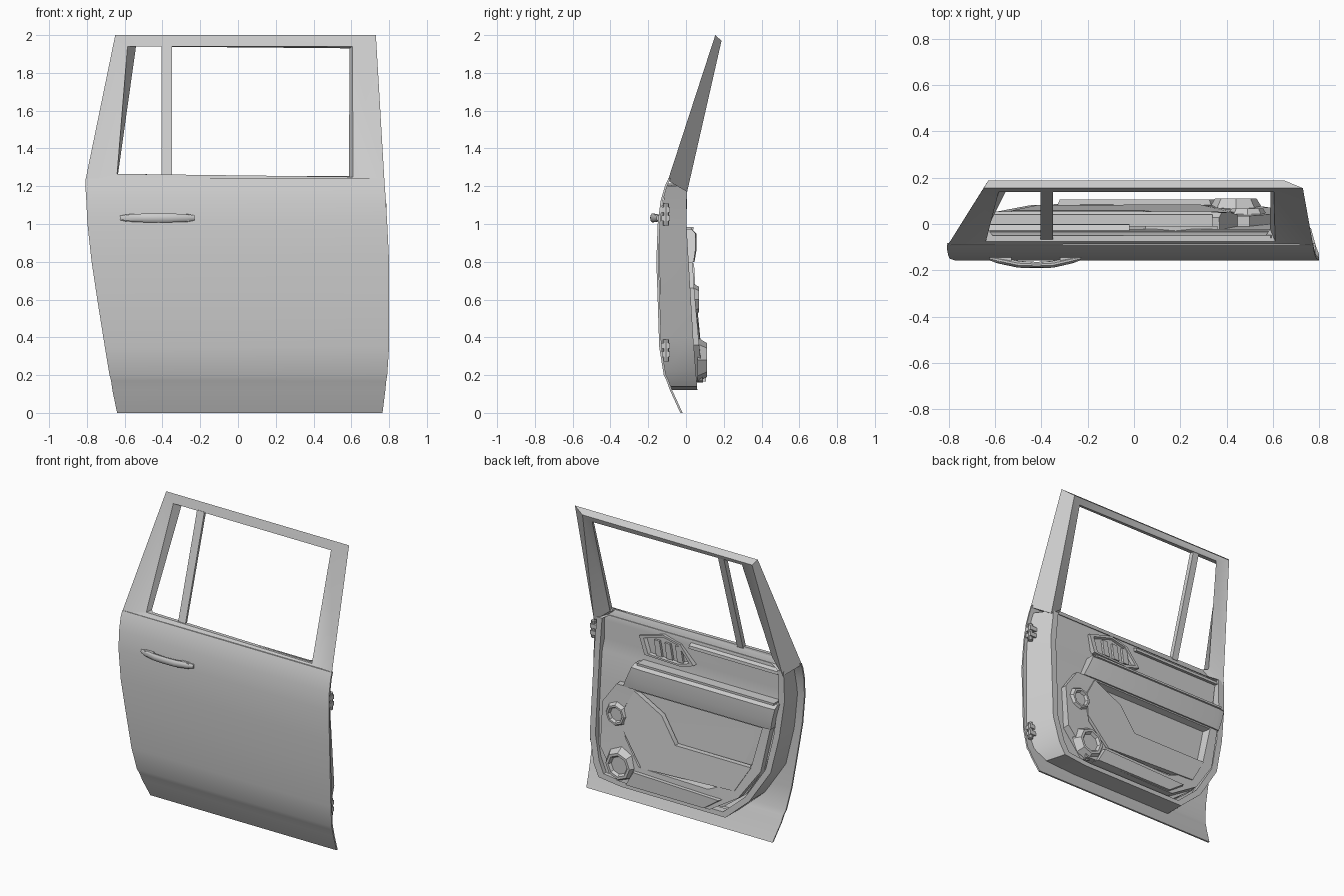
import bpy, bmesh, math
from math import cos, sin, pi

if "Cube" in bpy.data.objects:
    bpy.data.objects.remove(bpy.data.objects["Cube"])


def loft(name, loops, cap=True, wrap=False, angle=30):
    """Skin a list of equal-length closed loops into one mesh."""
    n = len(loops[0])
    bm = bmesh.new()
    vs = [[bm.verts.new(p) for p in lp] for lp in loops]
    pairs = list(zip(vs, vs[1:])) + ([(vs[-1], vs[0])] if wrap else [])
    for a, b in pairs:
        for i in range(n):
            j = (i + 1) % n
            bm.faces.new((a[i], a[j], b[j], b[i]))
    if cap and not wrap:
        bm.faces.new(vs[0])
        bm.faces.new(vs[-1])
    bmesh.ops.recalc_face_normals(bm, faces=bm.faces)
    me = bpy.data.meshes.new(name)
    bm.to_mesh(me)
    bm.free()
    ob = bpy.data.objects.new(name, me)
    bpy.context.collection.objects.link(ob)
    bpy.ops.object.select_all(action='DESELECT')
    ob.select_set(True)
    bpy.context.view_layer.objects.active = ob
    bpy.ops.object.shade_smooth_by_angle(angle=math.radians(angle))
    return ob


def slab(name, rows, thick=None, back=None):
    """Rows of (z, x_left, x_right, y) lofted upward into a panel."""
    loops = []
    for z, xl, xr, y in rows:
        b = back if back is not None else y + thick
        loops.append([(xl, y, z), (xr, y, z), (xr, b, z), (xl, b, z)])
    return loft(name, loops)


def shrink(pts, k):
    cx = sum(p[0] for p in pts) / len(pts)
    cz = sum(p[1] for p in pts) / len(pts)
    return [(cx + (x - cx) * k, cz + (z - cz) * k) for x, z in pts]


def at(pts, yf):
    return [(x, yf(z) if callable(yf) else yf, z) for x, z in pts]


def interp(table):
    """Piecewise-linear y(z) from ascending (z, y) pairs."""
    def f(z):
        if z <= table[0][0]:
            return table[0][1]
        for (a, ya), (b, yb) in zip(table, table[1:]):
            if z <= b:
                return ya + (yb - ya) * (z - a) / (b - a)
        return table[-1][1]
    return f


def box(name, x, y, z):
    return loft(name, [[(x[0], y[0], h), (x[1], y[0], h), (x[1], y[1], h), (x[0], y[1], h)] for h in z])


def oval(x, y, ry, rz):
    return [(x, y + ry * cos(k * pi / 5), 1.032 + rz * sin(k * pi / 5)) for k in range(10)]


# Outer skin
skin = [(0, -.64, .765, -.03), (.12, -.665, .78, -.085), (.17, -.672, .785, -.103),
        (.20, -.68, .79, -.118), (.35, -.705, .80, -.142), (.6, -.745, .80, -.15),
        (.8, -.775, .80, -.157), (1.0, -.797, .79, -.15), (1.12, -.803, .783, -.135),
        (1.2, -.808, .777, -.112), (1.24, -.808, .775, -.094)]
slab("outer_skin", skin, thick=.012)
skin_y = interp([(r[0], r[3]) for r in skin])

# Leaning window frame: deep pillars, thin sill rail
loft("window_frame", [
    [(-.808, -.096, 1.23), (-.65, -.096, 1.23), (.62, -.096, 1.23), (.775, -.096, 1.23),
     (.73, .155, 2.0), (-.65, .155, 2.0)],
    [(-.64, -.075, 1.265), (-.62, -.075, 1.265), (.59, -.075, 1.25), (.61, -.075, 1.25),
     (.605, .138, 1.94), (-.585, .138, 1.94)],
    [(-.635, -.02, 1.265), (-.61, -.05, 1.265), (.57, -.05, 1.25), (.588, -.02, 1.25),
     (.59, .168, 1.93), (-.54, .168, 1.94)],
    [(-.735, .006, 1.17), (-.66, -.045, 1.21), (.61, -.045, 1.21), (.69, .006, 1.17),
     (.65, .188, 1.97), (-.63, .188, 1.97)]], wrap=True)

# Quarter window divider
loft("window_divider", [
    [(-.405, -.07, 1.25), (-.35, -.07, 1.25), (-.355, -.045, 1.25), (-.40, -.045, 1.25)],
    [(-.405, .137, 1.945), (-.35, .137, 1.945), (-.355, .165, 1.945), (-.40, .165, 1.945)]])

# Inner shell: slanted side wall, rim and step in to the trim
outline = [(.45, .12), (.66, .14), (.74, .22), (.78, .4), (.77, 1.0), (.75, 1.2), (.64, 1.215),
           (-.66, 1.215), (-.74, 1.2), (-.745, 1.0), (-.715, .75), (-.66, .5), (-.51, .27), (-.34, .12)]
rim_y = interp([(.12, .06), (.5, .03), (1.0, .002), (1.2, .005), (1.215, -.03)])
rim = [(x - .08 if x > .7 else x - .04 if x > .65 else x, z) for x, z in outline]
inset = [(x, p[1] if p[1] > 1.1 else z) for (x, z), p in zip(shrink(rim, .94), rim)]
loft("inner_shell", [at(outline, lambda z: skin_y(z) + .008), at(rim, rim_y),
                     at(inset, rim_y), at(inset, lambda z: rim_y(z) - .05)], cap=False)

# Recessed trim panel
slab("trim_panel", [(.17, -.30, .58, .03), (.3, -.47, .64, .022), (.52, -.61, .65, .01),
                    (.78, -.67, .65, -.008), (.97, -.69, .65, -.025), (1.05, -.69, .65, -.042),
                    (1.18, -.69, .64, -.022), (1.255, -.62, .59, -.05)], back=-.06)

# Lower trim, bulging toward the bottom, with a recess above the pocket
low_y = interp([(.16, .09), (.33, .078), (.4, .058), (.8, .035)])
low = [(.50, .80), (.60, .66), (.60, .36), (.46, .17), (-.24, .16), (-.45, .29), (-.60, .50), (-.66, .80)]
hollow = [(.36, .79), (.44, .65), (.42, .46), (.30, .30), (-.22, .29), (-.38, .36), (-.53, .52), (-.60, .79)]
loft("lower_trim", [at(low, -.02), at(low, low_y), at(hollow, low_y),
                    at(shrink(hollow, .96), lambda z: low_y(z) - .045)])

# Map pocket front: bent band across the recess
pocket = [(.36, .79), (.15, .68), (.04, .51), (-.53, .51), (-.42, .33), (.28, .30), (.43, .50), (.43, .66)]
pocket_y = interp([(.3, .085), (.51, .058), (.8, .042)])
loft("map_pocket", [at(pocket, lambda z: pocket_y(z) - .035), at(pocket, pocket_y)])

# Faceted speaker pods and lower bulge
pods = [("upper_speaker", .49, .60, .09, .03, .068), ("lower_speaker", .44, .28, .12, .06, .11)]
for name, x, z, r, y0, y1 in pods:
    ring = [(x + r * cos(k * pi / 4), z + r * sin(k * pi / 4)) for k in range(8)]
    loft(name, [at(ring, y0), at(shrink(ring, .75), y1), at(shrink(ring, .6), y1),
                at(shrink(ring, .5), y1 - .018)])
lip = [(.40, .165), (-.22, .165), (-.34, .25), (.34, .27)]
loft("lower_lip", [at(lip, .06), at(shrink(lip, .95), .106)])

# Armrest: sloped section swept along the door
sec = [(-.03, .97), (.03, .975), (.055, .95), (.055, .86), (.045, .80), (-.02, .80)]
loft("armrest", [[(x + s * (.97 - z), y * k, z) for y, z in sec]
                 for x, s, k in ((.37, .45, .9), (.30, .3, 1), (-.66, .15, 1), (-.71, .25, .9))])
box("armrest_cap", (-.69, .34), (-.03, .04), (.97, .984))

# Door pull bezel with slats and upper rail
bez = [(.36, 1.15), (.18, 1.20), (.05, 1.17), (-.05, 1.05), (.05, 1.02), (.32, 1.03)]
loft("pull_bezel", [at(bez, -.05), at(bez, -.008), at(shrink(bez, .84), -.008), at(shrink(bez, .78), -.028)])
for k in range(3):
    x = .03 + k * .08
    slat = [(x, 1.045), (x + .045, 1.045), (x + .06, 1.15), (x + .02, 1.15)]
    loft("pull_slat", [at(slat, -.035), at(slat, -.012)])
loft("upper_rail", [[(x, -.04, 1.17), (x, 0, 1.165), (x, -.002, 1.185), (x, -.04, 1.2)] for x in (-.02, -.69)])

# Outside handle: rounded bar bowed away from the skin
grip = [(-.625, -.147, .01, .012), (-.59, -.155, .015, .02), (-.50, -.174, .015, .024),
        (-.42, -.177, .013, .024), (-.35, -.174, .015, .024), (-.27, -.156, .015, .022),
        (-.23, -.147, .01, .014)]
loft("outer_handle", [oval(*s) for s in grip])
for x in (-.56, -.29):
    box("handle_mount", (x - .03, x + .03), (-.165, -.14), (1.014, 1.05))

# Hinges on the leading edge
for z in (1.05, .33):
    pin = [(.77 + .016 * cos(k * pi / 5), -.106 + .016 * sin(k * pi / 5)) for k in range(10)]
    loft("hinge_pin", [[(x, y, h) for x, y in pin] for h in (z - .058, z + .058)])
    for dz in (-.02, .025):
        box("hinge_leaf", (.73, .785), (-.13, -.085), (z + dz - .014, z + dz + .014))
